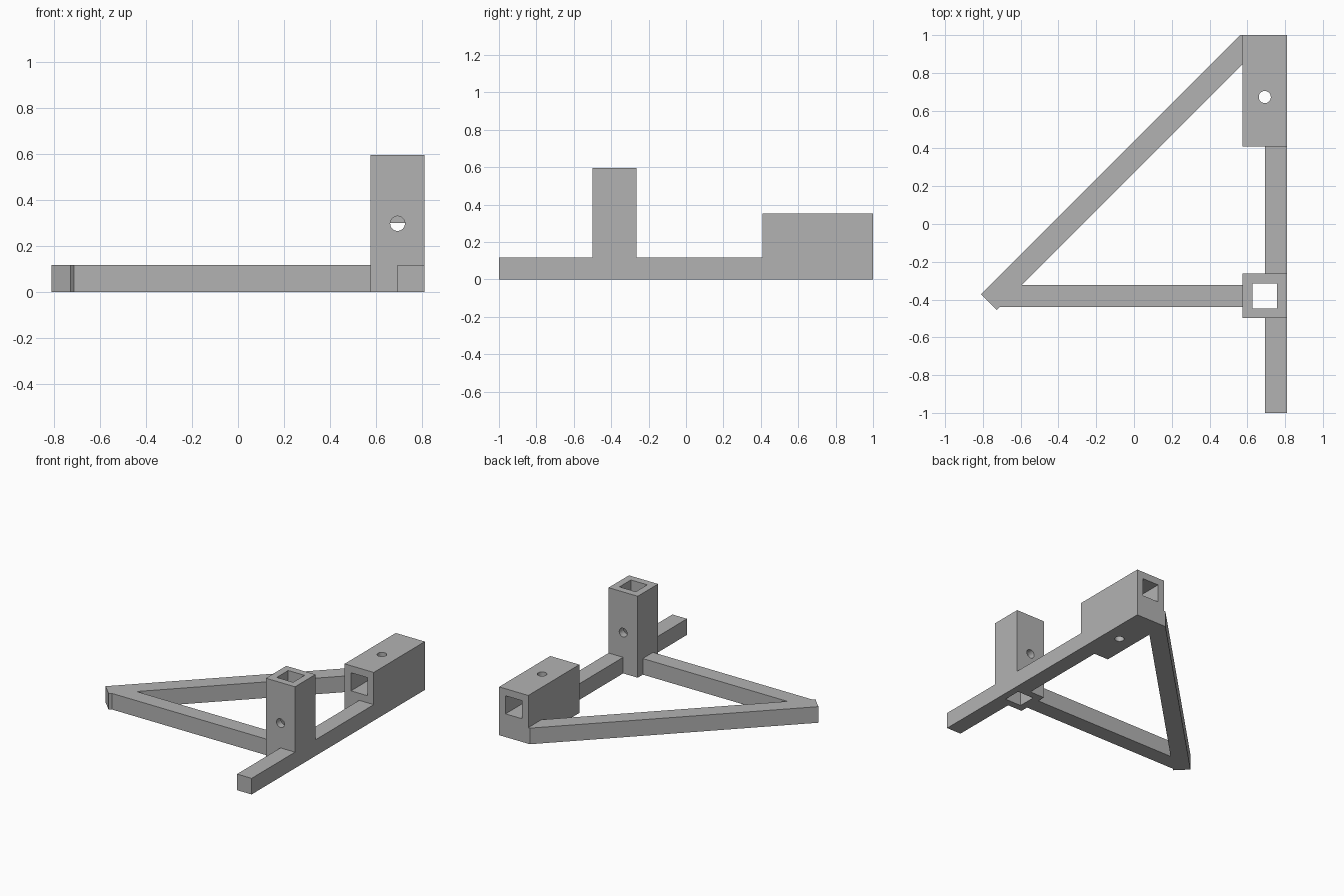
import bpy, bmesh, math

if "Cube" in bpy.data.objects:
    bpy.data.objects.remove(bpy.data.objects["Cube"])

U = 2 / 17            # thickness of the square bars
R = 0.81              # right-hand edge of the frame
L = R - 2 * U         # left side of both sockets
CX = R - U            # centre line of both sockets
TY = -0.381           # centre of the upright socket
H = 0.066             # half width of the square channels

grey = bpy.data.materials.new("plain_grey")
grey.diffuse_color = (0.45, 0.45, 0.45, 1)
grey.use_nodes = True
grey.node_tree.nodes["Principled BSDF"].inputs["Base Color"].default_value = grey.diffuse_color


def prism(name, outline, z0, z1):
    """Extrude a counter-clockwise outline from z0 to z1."""
    bm = bmesh.new()
    low = [bm.verts.new((x, y, z0)) for x, y in outline]
    high = [bm.verts.new((x, y, z1)) for x, y in outline]
    bm.faces.new(low[::-1])
    bm.faces.new(high)
    n = len(outline)
    for i in range(n):
        j = (i + 1) % n
        bm.faces.new((low[i], low[j], high[j], high[i]))
    mesh = bpy.data.meshes.new(name)
    bm.to_mesh(mesh)
    bm.free()
    mesh.materials.append(grey)
    ob = bpy.data.objects.new(name, mesh)
    bpy.context.collection.objects.link(ob)
    return ob


def box(name, x0, x1, y0, y1, z0, z1):
    return prism(name, [(x0, y0), (x1, y0), (x1, y1), (x0, y1)], z0, z1)


def pin(name, loc, rot):
    """Round cutter for the fixing holes."""
    bpy.ops.mesh.primitive_cylinder_add(vertices=32, radius=0.032, depth=1,
                                        location=loc, rotation=rot)
    ob = bpy.context.object
    ob.name = name
    ob.data.materials.append(grey)
    return ob


def cut(target, cutter):
    mod = target.modifiers.new("cut", 'BOOLEAN')
    mod.operation = 'DIFFERENCE'
    mod.solver = 'EXACT'
    mod.object = cutter
    cutter.hide_render = True
    bpy.context.view_layer.objects.active = target
    bpy.ops.object.modifier_apply(modifier=mod.name)
    bpy.data.objects.remove(cutter)


# long side rail, in front of and behind the upright socket
box("front_rail", CX, R, -1, TY - U, 0, U)
box("middle_rail", CX, R, TY + U, 0.41, 0, U)

# upright square socket with a pin hole front to back
upright = box("upright_socket", L, R, TY - U, TY + U, 0, 0.595)
cut(upright, box("upright_channel", CX - H, CX + H, TY - H, TY + H, -0.1, 0.7))
cut(upright, pin("upright_pin", (CX, TY, 0.298), (math.pi / 2, 0, 0)))

# lying square socket with a vertical pin hole
lying = box("lying_socket", L, R, 0.41, 1, 0, 3 * U)
cut(lying, box("lying_channel", CX - H, CX + H, 0.3, 1.1, 2 * U - H, 2 * U + H))
cut(lying, pin("lying_pin", (CX, 0.672, 0.2), (0, 0, 0)))

# diagonal brace with a square-cut left end
brace = [(-0.81, -0.372), (-0.727, -0.455), (L, L + 0.272), (L, 1), (0.562, 1)]
prism("diagonal_brace", brace, 0, U)

# cross bar, mitred against the brace
y0, y1 = TY - U / 2, TY + U / 2
prism("cross_bar", [(y0 - 0.272, y0), (L, y0), (L, y1), (y1 - 0.272, y1)], 0, U)
